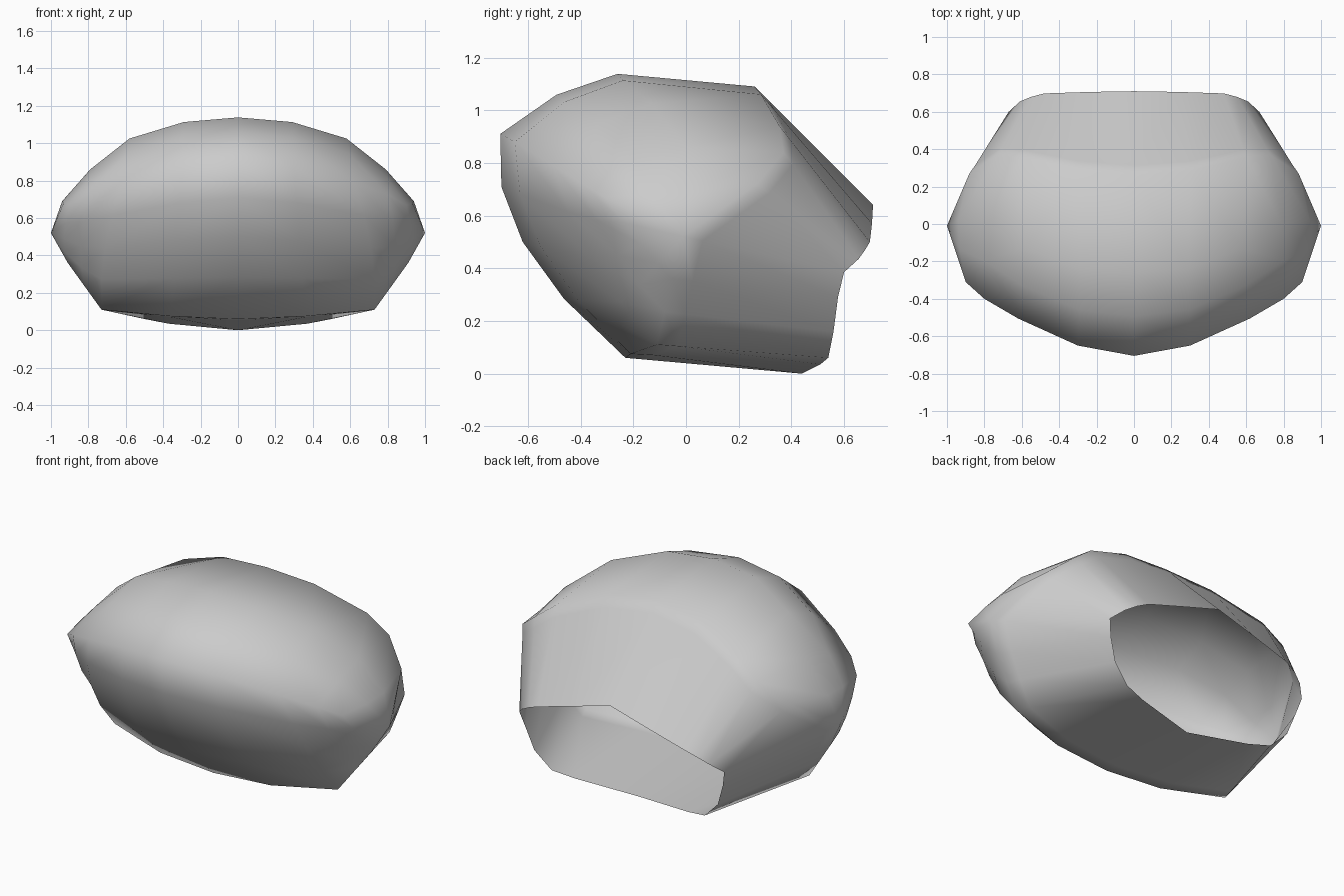
import bpy, bmesh
from mathutils import Vector as V

if "Cube" in bpy.data.objects:
    bpy.data.objects.remove(bpy.data.objects["Cube"])

# Key curves of the right half, centre to side; all meet at the side tip
TIP = (1, -0.01, .52)
ridge = [(0, -.705, .91), (.3, -.65, .88), (.62, -.505, .79), (.8, -.4, .725), (.9, -.31, .67), TIP]
crown = [(0, -.26, 1.138), (.29, -.24, 1.113), (.58, -.13, 1.025), (.79, .0, .86), (.94, .02, .69), TIP]
back_edge = [(0, .26, 1.09), (.3, .285, 1.06), (.6, .355, .94), (.73, .37, .84), (.88, .27, .72), TIP]
belly = [(0, -.62, .5), (.33, -.55, .48), (.71, -.36, .44), (.84, -.26, .45), (.93, -.17, .49), TIP]
base_edge = [(0, -.23, .06), (.36, -.21, .075), (.73, -.11, .11), (.82, -.08, .235), (.91, -.05, .36), TIP]
# Rim of the rear opening, top centre round to bottom centre
rim = [(0, .71, .64), (.24, .706, .57), (.48, .698, .5), (.55, .68, .47), (.61, .655, .435),
       (.67, .6, .385), (.645, .577, .29), (.6, .56, .16), (.5, .54, .06), (.37, .51, .035), (0, .44, .0)]


def between(a, m, b, t):
    """Row at t on the quadratic through rows a, m (t = .5) and b."""
    wa, wm, wb = (1 - t) * (1 - 2 * t), 4 * t * (1 - t), t * (2 * t - 1)
    row = [V(p) * wa + V(q) * wm + V(r) * wb for p, q, r in zip(a, m, b)]
    row[0].x = 0
    return row


def loft(bm, rows):
    grid = [[bm.verts.new(p) for p in r] for r in rows]
    for r, s in zip(grid, grid[1:]):
        for i in range(len(r) - 1):
            bm.faces.new((r[i], r[i + 1], s[i + 1], s[i]))


def lerp(a, b, t):
    return [V(p).lerp(V(q), t) for p, q in zip(a, b)]


bm = bmesh.new()
# Domed top, rounded front underside, then the tapering rear sleeve
loft(bm, [back_edge, crown, between(ridge, crown, back_edge, .25), ridge,
          between(ridge, belly, base_edge, .25), belly,
          between(ridge, belly, base_edge, .75), base_edge])
collar = back_edge + base_edge[-2::-1]
loft(bm, [collar, lerp(collar, rim, .12), rim])
bmesh.ops.remove_doubles(bm, verts=bm.verts, dist=.001)

# Mirror to the left half
geo = bmesh.ops.duplicate(bm, geom=bm.verts[:] + bm.edges[:] + bm.faces[:])["geom"]
for v in geo:
    if isinstance(v, bmesh.types.BMVert):
        v.co.x *= -1
bmesh.ops.remove_doubles(bm, verts=bm.verts, dist=.001)
bmesh.ops.recalc_face_normals(bm, faces=bm.faces)
top = max(bm.faces, key=lambda f: f.calc_center_median().z)
if top.normal.z < 0:
    bmesh.ops.reverse_faces(bm, faces=bm.faces)

me = bpy.data.meshes.new("hollow_shell")
bm.to_mesh(me)
bm.free()
ob = bpy.data.objects.new("hollow_shell", me)
bpy.context.collection.objects.link(ob)
for p in me.polygons:
    p.use_smooth = True
